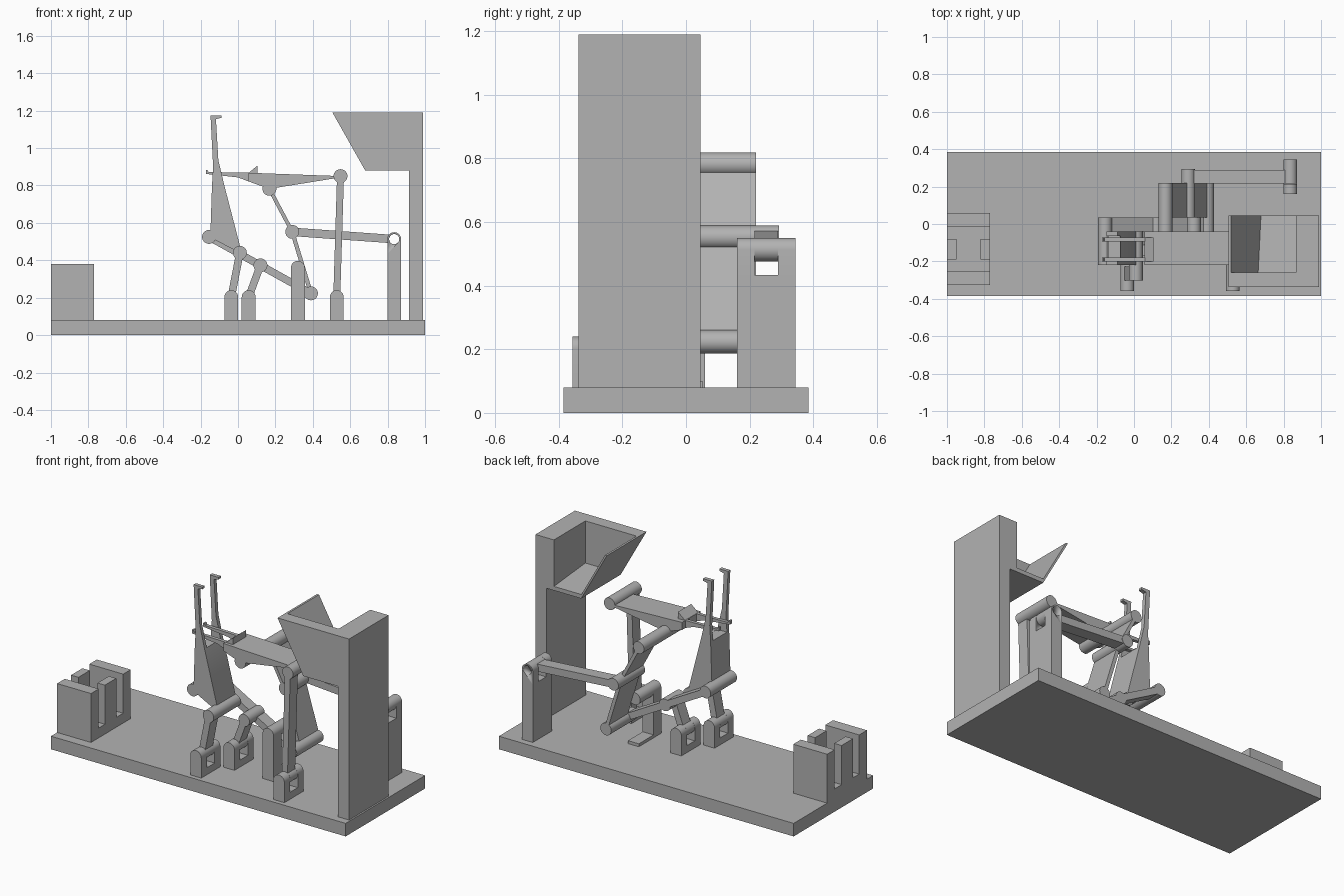
import bpy, bmesh
from math import sin, cos, pi
from mathutils import Vector

if "Cube" in bpy.data.objects:
    bpy.data.objects.remove(bpy.data.objects["Cube"])

grey = bpy.data.materials.new("plain grey")
grey.use_nodes = True
grey.diffuse_color = (0.45, 0.45, 0.45, 1)
grey.node_tree.nodes["Principled BSDF"].inputs["Base Color"].default_value = (0.45, 0.45, 0.45, 1)

R = 0.037      # knuckle radius
BASE = 0.08    # top of the base plate


def part(name, *prisms):
    """Object made of (x-z outline, y start, y end) prisms."""
    bm = bmesh.new()
    for pts, y0, y1 in prisms:
        face = bm.faces.new([bm.verts.new((x, y0, z)) for x, z in pts])
        new = bmesh.ops.extrude_face_region(bm, geom=[face])["geom"]
        bmesh.ops.translate(bm, vec=(0, y1 - y0, 0),
                            verts=[g for g in new if isinstance(g, bmesh.types.BMVert)])
    bmesh.ops.recalc_face_normals(bm, faces=bm.faces)
    mesh = bpy.data.meshes.new(name)
    bm.to_mesh(mesh)
    bm.free()
    mesh.materials.append(grey)
    ob = bpy.data.objects.new(name, mesh)
    bpy.context.collection.objects.link(ob)
    bpy.ops.object.select_all(action='DESELECT')
    ob.select_set(True)
    bpy.context.view_layer.objects.active = ob
    bpy.ops.object.shade_smooth_by_angle(angle=0.6)
    return ob


def rect(x0, x1, z0, z1):
    return [(x0, z0), (x1, z0), (x1, z1), (x0, z1)]


def disc(c, r=R, n=32):
    return [(c[0] + r * cos(2 * pi * i / n), c[1] + r * sin(2 * pi * i / n)) for i in range(n)]


def strip(p, q, w):
    p, q = Vector(p), Vector(q)
    d = (q - p).normalized()
    s = Vector((-d.y, d.x)) * w / 2
    return [tuple(v) for v in (p - s, q - s, q + s, p + s)]


def arch(c, z0):
    """Upright with a rounded top centred on c."""
    top = [(c[0] + R * cos(pi * i / 16), c[1] + R * sin(pi * i / 16)) for i in range(17)]
    return [(c[0] - R, z0), (c[0] + R, z0)] + top


def clevis(name, c, y):
    """Forked post, slot centred on y."""
    floor = c[1] - 0.08
    return part(name, (rect(c[0] - R, c[0] + R, BASE, floor), y - 0.0925, y + 0.0925),
                (arch(c, floor), y - 0.0925, y - 0.0375),
                (arch(c, floor), y + 0.0375, y + 0.0925))


def link(name, p, q, w, y0, y1, knuckles):
    """Bar from p to q plus (centre, y start, y end) knuckles."""
    return part(name, (strip(p, q, w), y0, y1), *[(disc(c), a, b) for c, a, b in knuckles])


# Pivot positions (x, z)
post_a, post_b, post_c = (-0.036, 0.203), (0.057, 0.203), (0.32, 0.36)
post_d, post_e = (0.528, 0.203), (0.835, 0.513)
finger_low, finger_mid, coupler_mid = (-0.155, 0.525), (0.01, 0.44), (0.12, 0.373)
coupler_end, elbow, arm_mid, arm_end = (0.39, 0.223), (0.29, 0.552), (0.168, 0.782), (0.548, 0.85)

# Base plate
part("base_plate", (rect(-1, 1, 0, BASE), -0.385, 0.385))

# Slotted block: two side walls, low floor and two centre prongs
part("slotted_block",
     (rect(-1, -0.77, BASE, 0.14), -0.325, 0.06),
     (rect(-1, -0.77, 0.14, 0.38), -0.325, -0.25),
     (rect(-1, -0.77, 0.14, 0.38), -0.013, 0.06),
     (rect(-1, -0.95, 0.14, 0.38), -0.19, -0.08),
     (rect(-0.82, -0.77, 0.14, 0.38), -0.19, -0.08))

# Tower and hopper, open at the back
part("tower", (rect(0.915, 0.99, BASE, 0.88), -0.338, 0.045))
part("hopper",
     (rect(0.865, 0.99, 0.88, 1.19), -0.338, 0.045),
     ([(0.505, 1.19), (0.68, 0.88), (0.87, 0.88), (0.87, 1.19)], -0.338, -0.26),
     ([(0.505, 1.19), (0.68, 0.88), (0.693, 0.88), (0.518, 1.19)], -0.262, 0.045))
floor = part("hopper_floor", (rect(0.68, 0.867, 0.88, 0.932), -0.262, 0.045))
for v in floor.data.vertices:
    if v.co.z > 0.9 and v.co.y > 0:
        v.co.z = 0.905
    if v.co.x < 0.7:
        v.co.x = 0.685 - (v.co.z - 0.88) * 0.565

# Posts
clevis("post_front_left", post_a, -0.265)
clevis("post_middle", post_b, -0.076)
clevis("post_front_right", post_d, -0.265)
rear_post = clevis("post_rear", post_e, 0.2525)
part("bracket_post", (arch(post_c, BASE), -0.165, -0.09),
     (rect(post_c[0] - R, post_c[0] + R, BASE, 0.098), -0.09, 0.053),
     (disc(post_c), -0.09, 0.04))

# Links
link("finger_rocker", post_a, finger_mid, 0.04, -0.302, -0.228,
     [(post_a, -0.302, -0.228), (finger_mid, -0.302, -0.04)])
link("coupler_rocker", post_b, coupler_mid, 0.04, -0.113, -0.04,
     [(post_b, -0.113, -0.039), (coupler_mid, -0.113, 0.035)])
link("coupler_bar", finger_low, coupler_end, 0.04, -0.04, 0.035,
     [(finger_low, -0.22, 0.035), (coupler_end, -0.04, 0.22)])
link("arm_rocker", post_d, arm_end, 0.037, -0.302, -0.228,
     [(post_d, -0.302, -0.228), (arm_end, -0.302, -0.04)])
link("lower_plate", elbow, coupler_end, 0.022, 0.035, 0.22, [(elbow, 0.035, 0.293)])
link("upper_plate", elbow, arm_mid, 0.02, 0.035, 0.22, [(arm_mid, -0.22, 0.22)])
drive = link("drive_link", elbow, post_e, 0.045, 0.216, 0.29, [(post_e, 0.216, 0.29)])

# Open pin hole through the rear post
cutter = part("pin_hole_cutter", (disc(post_e, 0.027), 0.1, 0.4))
cutter.hide_render = True
cutter.hide_viewport = True
for ob in (rear_post, drive):
    mod = ob.modifiers.new("pin_hole", 'BOOLEAN')
    mod.object = cutter
    mod.operation = 'DIFFERENCE'
    mod.solver = 'EXACT'
    mod.use_self = True

# Finger: solid body that forks into two hooked prongs
body = [finger_low, finger_mid, (0.015, 0.46), (-0.073, 0.8), (-0.139, 0.8), (-0.148, 0.53)]
prong = [(-0.139, 0.8), (-0.073, 0.8), (-0.105, 0.935), (-0.118, 1.155),
         (-0.088, 1.162), (-0.088, 1.175), (-0.147, 1.175), (-0.133, 0.9)]
part("finger", (body, -0.22, -0.04), (prong, -0.22, -0.198), (prong, -0.064, -0.04))

# Arm: tapered bar, two tines with lips, and a wedge stop
bar = [(0.548, 0.843), (0.2, 0.787), (0.13, 0.795), (0.055, 0.822), (0.055, 0.868), (0.548, 0.85)]
tine = [(-0.172, 0.862), (0, 0.843), (0.06, 0.82), (0.06, 0.868),
        (-0.158, 0.872), (-0.163, 0.884), (-0.172, 0.884)]
wedge = [(0.055, 0.866), (0.105, 0.86), (0.105, 0.907)]
part("arm", (bar, -0.22, -0.04), (tine, -0.2, -0.179), (tine, -0.093, -0.072),
     (wedge, -0.2, -0.072))
